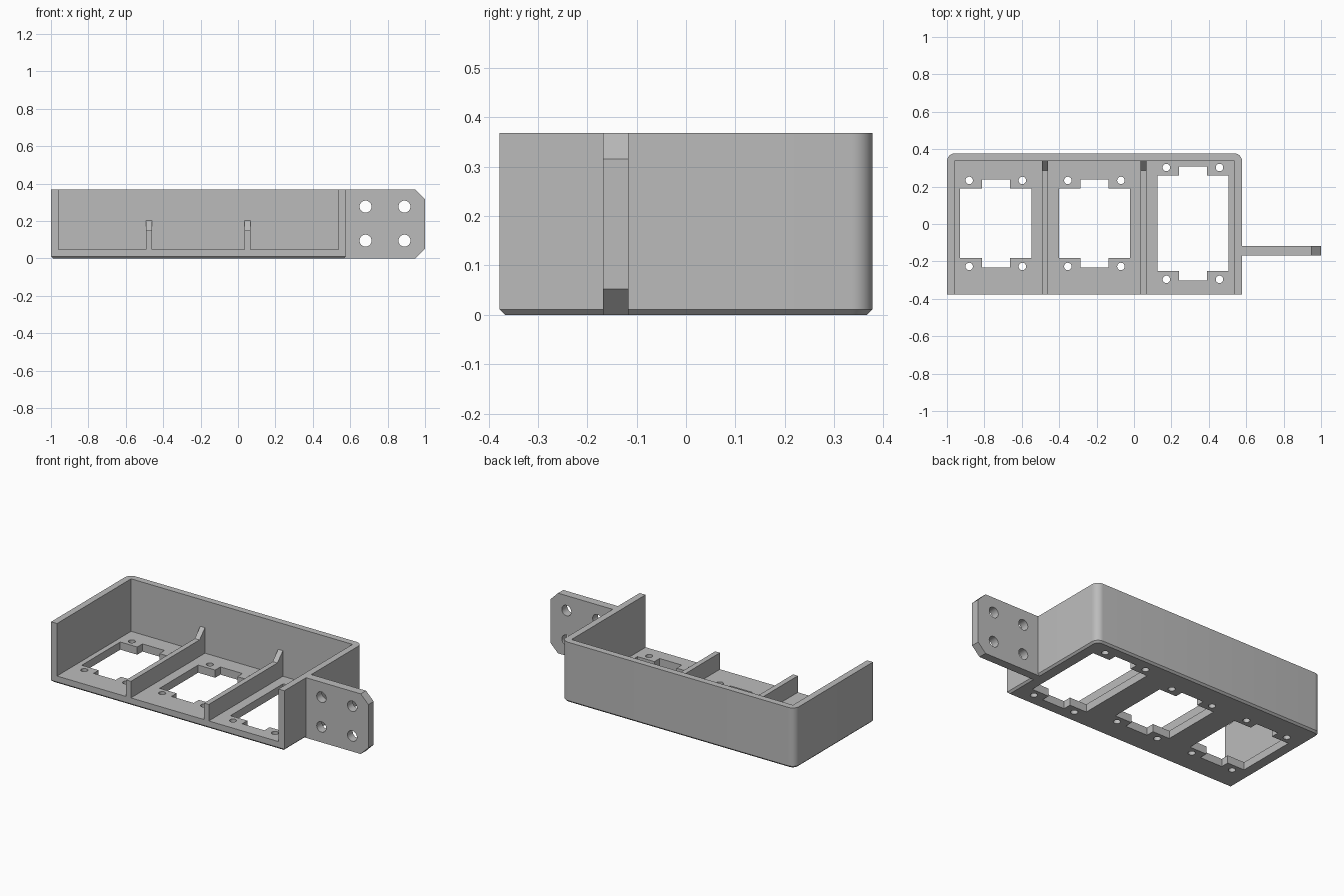
import bpy, bmesh
from math import sin, cos, pi
from mathutils import Matrix, Vector

if "Cube" in bpy.data.objects:
    bpy.data.objects.remove(bpy.data.objects["Cube"], do_unlink=True)

grey = bpy.data.materials.new("light grey plastic")
grey.use_nodes = True
colour = (0.5, 0.5, 0.5, 1)
grey.diffuse_color = colour
grey.node_tree.nodes["Principled BSDF"].inputs["Base Color"].default_value = colour

LEFT, RIGHT, DEPTH, HEIGHT = -1.0, 0.578, 0.378, 0.368
WALL, FLOOR, CHAMFER, CORNER = 0.04, 0.047, 0.011, 0.043
BAY_STEP = 0.527


def loft(name, rings):
    """Closed solid through rings of matching points."""
    bm = bmesh.new()
    loops = [[bm.verts.new(p) for p in ring] for ring in rings]
    for a, b in zip(loops, loops[1:]):
        for i in range(len(a)):
            j = (i + 1) % len(a)
            bm.faces.new((a[i], a[j], b[j], b[i]))
    bm.faces.new(loops[0][::-1])
    bm.faces.new(loops[-1])
    bmesh.ops.recalc_face_normals(bm, faces=bm.faces)
    mesh = bpy.data.meshes.new(name)
    bm.to_mesh(mesh)
    bm.free()
    obj = bpy.data.objects.new(name, mesh)
    bpy.context.collection.objects.link(obj)
    mesh.materials.append(grey)
    return obj


def prism(name, outline, axis, lo, hi):
    """Extrude a 2D outline along one axis."""
    def ring(t):
        return [p[:axis] + (t,) + p[axis:] for p in outline]
    return loft(name, [ring(lo), ring(hi)])


def rect(x0, x1, y0, y1):
    return [(x0, y0), (x1, y0), (x1, y1), (x0, y1)]


def circle(x, y, r, n=24):
    return [(x + r * cos(2 * pi * i / n), y + r * sin(2 * pi * i / n)) for i in range(n)]


def cut(obj, cutters):
    for c in cutters:
        mod = obj.modifiers.new("cut", 'BOOLEAN')
        mod.operation, mod.solver, mod.object = 'DIFFERENCE', 'EXACT', c
        bpy.context.view_layer.objects.active = obj
        bpy.ops.object.modifier_apply(modifier=mod.name)
        bpy.data.objects.remove(c, do_unlink=True)


def smooth(obj):
    bpy.ops.object.select_all(action='DESELECT')
    obj.select_set(True)
    bpy.context.view_layer.objects.active = obj
    bpy.ops.object.shade_smooth_by_angle(angle=pi / 6)


# Open-fronted tray with rounded back corners and a chamfered base
def tray_ring(inset, z, steps=8):
    r = CORNER - inset
    pts = [(LEFT + inset, -DEPTH + inset, z), (RIGHT - inset, -DEPTH + inset, z)]
    for cx, start in ((RIGHT - CORNER, 0), (LEFT + CORNER, pi / 2)):
        for i in range(steps + 1):
            a = start + pi / 2 * i / steps
            pts.append((cx + r * cos(a), DEPTH - CORNER + r * sin(a), z))
    return pts


tray = loft("tray", [tray_ring(CHAMFER, 0), tray_ring(0, CHAMFER), tray_ring(0, HEIGHT)])
cutters = [prism("cavity", rect(LEFT + WALL, RIGHT - WALL, -1, DEPTH - WALL), 2, FLOOR, 1)]

# Stepped openings and screw holes: centre x, half length, notch half length
for n, (half, notch) in enumerate([(0.186, 0.236), (0.186, 0.236), (0.255, 0.305)]):
    cx, cy = -0.739 + n * BAY_STEP, 0.003
    w, t = 0.19, 0.075
    right = [(t, notch), (t, half), (w, half)]
    side = right + [(x, -y) for x, y in reversed(right)]
    outline = side + [(-x, -y) for x, y in side]
    cutters.append(prism("opening", [(cx + x, cy + y) for x, y in outline], 2, -0.1, 0.1))
    for sx in (-1, 1):
        for sy in (-1, 1):
            hole = circle(cx + sx * 0.142, cy + sy * (notch - 0.006), 0.02)
            cutters.append(prism("screw_hole", hole, 2, -0.1, 0.1))
cut(tray, cutters)
smooth(tray)

# Low dividers with a sloped gusset against the back wall
back = DEPTH - WALL
for n, name in enumerate(("right_divider", "left_divider")):
    x = -0.476 + n * BAY_STEP
    profile = [(-DEPTH, FLOOR), (back, FLOOR), (back, 0.203),
               (back - 0.053, 0.148), (-DEPTH, 0.148)]
    prism(name, profile, 0, x - 0.016, x + 0.016)

# Side mounting plate with clipped outer corners and four bolt holes
c = 0.052
plate_outline = [(RIGHT - CHAMFER, 0), (1 - c, 0), (1, c), (1, HEIGHT - c),
                 (1 - c, HEIGHT), (RIGHT - CHAMFER, HEIGHT)]
plate = prism("mounting_plate", plate_outline, 1, -0.168, -0.117)
cut(plate, [prism("bolt_hole", circle(x, z, 0.032, 32), 1, -0.3, 0)
            for x in (0.682, 0.89) for z in (0.095, 0.277)])
smooth(plate)
